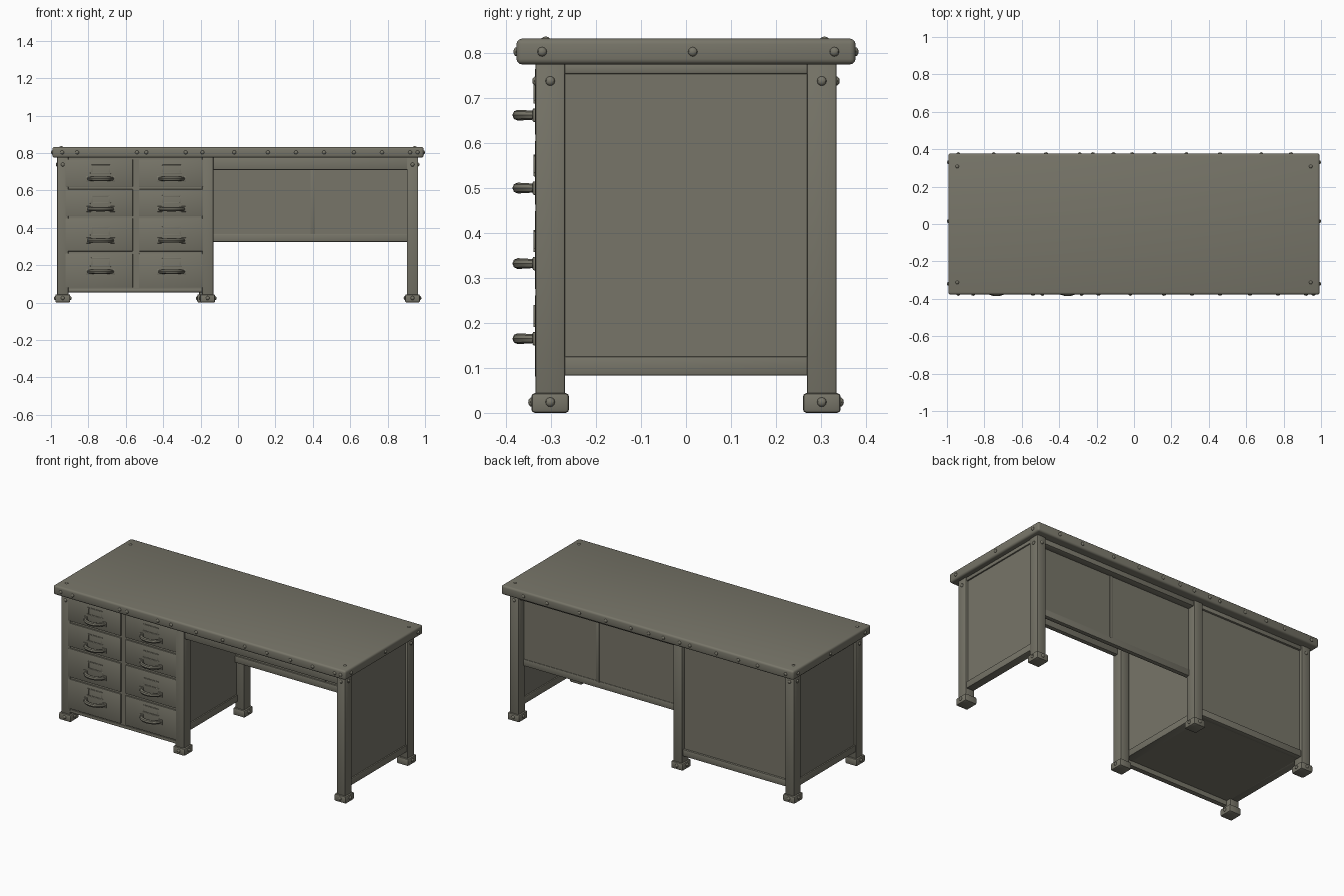
import bpy, bmesh
from math import sin, cos, pi
from mathutils import Vector

if "Cube" in bpy.data.objects:
    bpy.data.objects.remove(bpy.data.objects["Cube"], do_unlink=True)

COLOUR = (0.185, 0.178, 0.14, 1)
paint = bpy.data.materials.new("olive grey painted steel")
paint.use_nodes = True
paint.diffuse_color = COLOUR
bsdf = paint.node_tree.nodes["Principled BSDF"]
bsdf.inputs["Base Color"].default_value = COLOUR
bsdf.inputs["Roughness"].default_value = 0.7


def finish(name, bm):
    """Turn a bmesh into a painted, smooth-shaded object."""
    mesh = bpy.data.meshes.new(name)
    bm.to_mesh(mesh)
    bm.free()
    mesh.materials.append(paint)
    obj = bpy.data.objects.new(name, mesh)
    bpy.context.collection.objects.link(obj)
    bpy.ops.object.select_all(action="DESELECT")
    obj.select_set(True)
    bpy.context.view_layer.objects.active = obj
    bpy.ops.object.shade_smooth_by_angle(angle=0.6)


def box(name, x, y, z, bevel=0.004, segments=2):
    """Rounded box from its x, y and z ranges."""
    bm = bmesh.new()
    bmesh.ops.create_cube(bm, size=1)
    ranges = (x, y, z)
    for v in bm.verts:
        v.co = Vector([(lo + hi) / 2 + c * (hi - lo) for c, (lo, hi) in zip(v.co, ranges)])
    if bevel:
        bmesh.ops.bevel(bm, geom=bm.edges[:], offset=bevel, segments=segments,
                        profile=0.5, affect="EDGES")
    finish(name, bm)


def around(centre, half):
    return (centre - half, centre + half)


def rivets(name, spots, radius=0.0105):
    """Domed rivet heads; each spot is a position and an outward direction."""
    bm = bmesh.new()
    for position, direction in spots:
        new = bmesh.ops.create_uvsphere(bm, u_segments=10, v_segments=6, radius=radius)
        for v in new["verts"]:
            flat = v.co - v.co.project(Vector(direction)) * 0.25
            v.co = flat + Vector(position)
    finish(name, bm)


FRONT, BACK = (0, -1, 0), (0, 1, 0)
# Front and back leg centres, then the side panel centre
FRAMES = {"right": (-0.937, -0.937, -0.937),
          "middle": (-0.162, -0.178, -0.217),
          "left": (0.933, 0.933, 0.933)}
LEG_Y = 0.302
HALF = 0.03

# Desk top
box("desk_top", (-0.992, 0.992), (-0.377, 0.377), (0.775, 0.832), 0.012, 3)

# Legs and feet
leg_rivets = []
for side, (front_x, back_x, panel_x) in FRAMES.items():
    for end, s, x in (("front", -1, front_x), ("back", 1, back_x)):
        y = s * LEG_Y
        box(f"{side}_{end}_leg", around(x, HALF), around(y, 0.033), (0.03, 0.78), 0.005)
        box(f"{side}_{end}_foot", around(x, 0.04), around(y, 0.042), (0, 0.044), 0.008)
        leg_rivets.append(((x, y + s * 0.041, 0.024), (0, s, 0)))
        for d in (-1, 1):
            leg_rivets.append(((x + d * 0.04, y, 0.024), (d, 0, 0)))
        if side != "middle":
            d = 1 if x > 0 else -1
            leg_rivets.append(((x, y + s * 0.032, 0.738), (0, s, 0)))
            leg_rivets.append(((x + d * HALF, y, 0.738), (d, 0, 0)))
    # Framed side panel between the two legs
    box(f"{side}_side_panel", around(panel_x, 0.017), (-0.31, 0.3), (0.1, 0.775), 0)
    box(f"{side}_bottom_rail", around(panel_x, 0.025), (-0.31, 0.3), (0.083, 0.125))
    box(f"{side}_top_rail", around(panel_x, 0.025), (-0.31, 0.3), (0.754, 0.778))
rivets("leg_rivets", leg_rivets)

# Drawer cabinet shell
cab = (FRAMES["right"][0], FRAMES["middle"][1])
box("cabinet_front", cab, (-0.328, -0.3), (0.055, 0.775), 0)
box("cabinet_front_bottom_rail", (-0.91, -0.185), (-0.332, -0.3), (0.055, 0.073))
box("cabinet_floor", (-0.96, -0.193), (-0.315, 0.322), (0.084, 0.1), 0)
box("cabinet_back_panel", cab, (0.29, 0.314), (0.09, 0.775), 0)
box("cabinet_back_bottom_rail", cab, (0.29, 0.326), (0.083, 0.125))
box("cabinet_back_top_rail", cab, (0.29, 0.326), (0.75, 0.778))


def handle(name, x, z):
    """Bow handle: a round bar swept along a half ellipse."""
    curve = bpy.data.curves.new(name, "CURVE")
    curve.dimensions = "3D"
    curve.bevel_depth = 0.0115
    curve.bevel_resolution = 2
    curve.use_fill_caps = True
    steps = 12
    spline = curve.splines.new("POLY")
    spline.points.add(steps)
    for i, p in enumerate(spline.points):
        a = pi * i / steps
        p.co = (x - 0.064 * cos(a), -0.326 - 0.048 * sin(a), z, 1)
        p.radius = 0.8 + 0.25 * sin(a)
    temp = bpy.data.objects.new(name + "_path", curve)
    bpy.context.collection.objects.link(temp)
    bpy.context.view_layer.update()
    evaluated = temp.evaluated_get(bpy.context.evaluated_depsgraph_get())
    bm = bmesh.new()
    bm.from_mesh(evaluated.to_mesh())
    bpy.data.objects.remove(temp, do_unlink=True)
    finish(name, bm)


# Drawers with bow handles and card holders
columns = (("right", -0.922, -0.562, -0.735), ("left", -0.53, -0.187, -0.355))
rows = ((0.618, 0.766, 0.662), (0.462, 0.606, 0.5), (0.274, 0.45, 0.332), (0.08, 0.262, 0.165))
PLATE_Y = (-0.339, -0.33)
for col, x0, x1, hx in columns:
    for i, (z0, z1, hz) in enumerate(rows, 1):
        name = f"{col}_drawer_{i}"
        box(name, (x0, x1), (-0.336, -0.32), (z0, z1), 0.003)
        handle(name + "_handle", hx, hz)
        # Card holder frame
        box(name + "_card_holder_sill", around(hx, 0.055), PLATE_Y, (hz + 0.026, hz + 0.034), 0.001)
        box(name + "_card_holder_head", around(hx, 0.05), PLATE_Y, (hz + 0.068, hz + 0.075), 0.001)
        for s in (-1, 1):
            end = "left" if s > 0 else "right"
            box(f"{name}_handle_mount_{end}", around(hx + s * 0.064, 0.014),
                (-0.341, -0.33), around(hz, 0.015), 0.003)
            box(f"{name}_card_holder_{end}", around(hx + s * 0.047, 0.004),
                PLATE_Y, (hz + 0.03, hz + 0.072), 0.001)

# Kneehole aprons, and the modesty panel set just inside the back legs
box("kneehole_front_apron", (FRAMES["middle"][0], FRAMES["left"][0]), (-0.325, -0.297), (0.71, 0.778))
knee = (FRAMES["middle"][1], FRAMES["left"][1])
inner = (FRAMES["middle"][2], FRAMES["left"][2])
box("kneehole_back_apron", knee, (0.275, 0.325), (0.745, 0.778))
box("modesty_panel", inner, (0.266, 0.283), (0.328, 0.775), 0)
box("modesty_bottom_rail", inner, (0.258, 0.286), (0.325, 0.367))
box("modesty_seam_strip", around(0.4, 0.012), (0.262, 0.287), (0.36, 0.75), 0.002)

# Rivets around the edge of the top
edge = []
front_spots = (-0.94, -0.86, -0.54, -0.49, -0.28, -0.19, -0.02, 0.16, 0.31, 0.46, 0.62, 0.77, 0.92, 0.96)
back_spots = (-0.94, -0.75, -0.62, -0.47, -0.29, -0.22, -0.11, -0.01, 0.11, 0.28, 0.46, 0.68, 0.84)
edge += [((x, -0.376, 0.803), FRONT) for x in front_spots]
edge += [((x, 0.376, 0.803), BACK) for x in back_spots]
for s in (-1, 1):
    edge += [((s * 0.992, y, 0.803), (s, 0, 0)) for y in (-0.32, 0.015, 0.33)]
    edge += [((s * 0.945, y, 0.829), (0, 0, 1)) for y in (-0.312, 0.308)]
rivets("top_rivets", edge)
